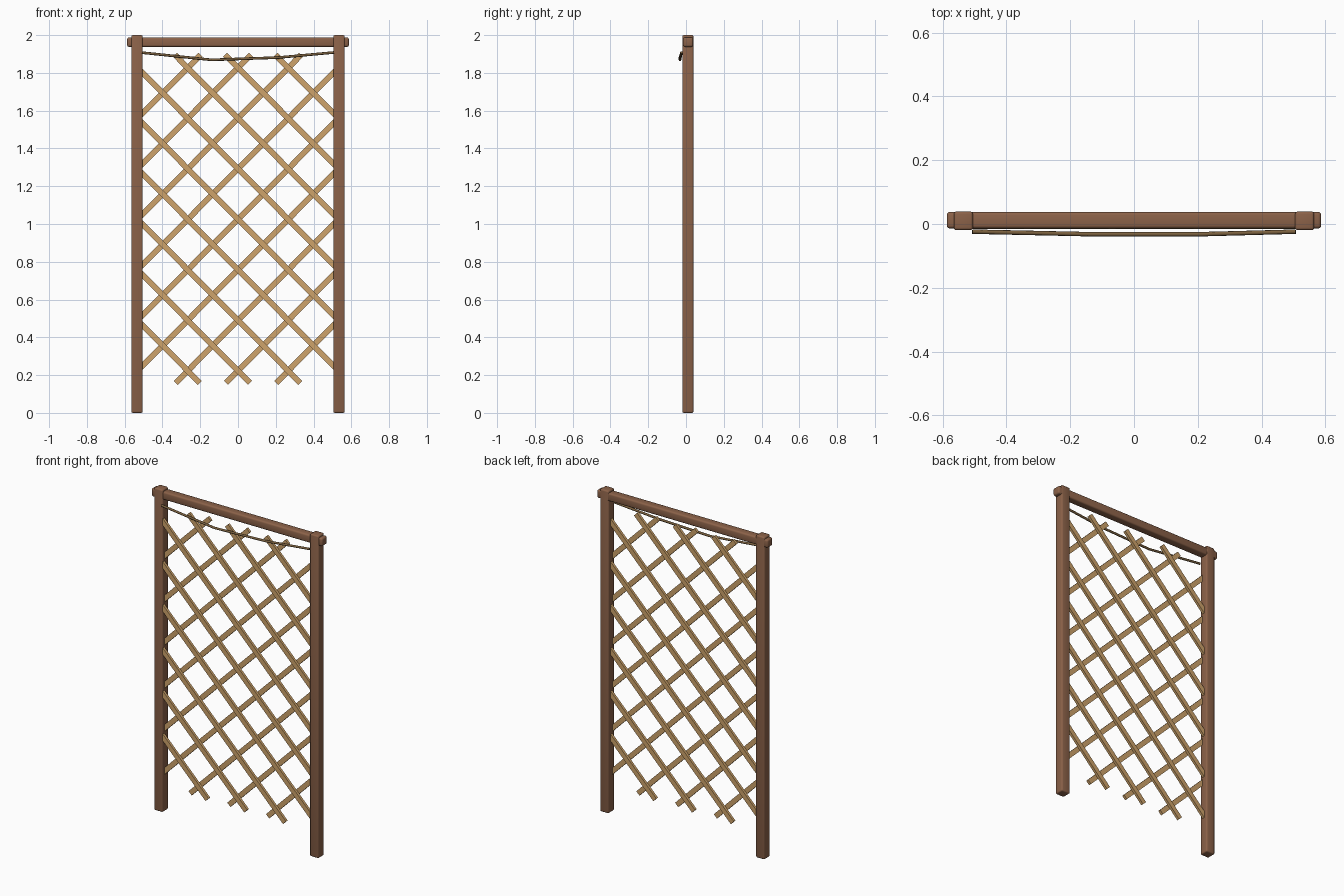
import bpy
import math
from mathutils import Vector

cube = bpy.data.objects.get("Cube")
if cube:
    bpy.data.objects.remove(cube, do_unlink=True)


def make_material(name, rgb):
    mat = bpy.data.materials.new(name)
    mat.use_nodes = True
    mat.diffuse_color = (*rgb, 1)
    mat.node_tree.nodes["Principled BSDF"].inputs["Base Color"].default_value = (*rgb, 1)
    return mat


dark_wood = make_material("dark wood", (0.26, 0.122, 0.066))
light_wood = make_material("light wood", (0.62, 0.37, 0.148))
rope_brown = make_material("rope brown", (0.2, 0.12, 0.05))


def make_bar(name, size, centre, mat, tilt=0.0):
    """Box of the given size, turned about the y axis."""
    bpy.ops.mesh.primitive_cube_add(size=1, location=centre)
    obj = bpy.context.object
    obj.name = name
    obj.scale = size
    bpy.ops.object.transform_apply(location=False, rotation=False, scale=True)
    obj.rotation_euler.y = tilt
    obj.data.materials.append(mat)
    return obj


def make_beam(name, size, centre, bevel):
    """Dark timber with rounded, smoothly shaded edges."""
    obj = make_bar(name, size, centre, dark_wood)
    mod = obj.modifiers.new("rounded edges", "BEVEL")
    mod.width = bevel
    mod.segments = 3
    bpy.ops.object.modifier_apply(modifier=mod.name)
    bpy.ops.object.shade_smooth_by_angle(angle=math.radians(40))


# Frame: two posts and the top beam running through them
FRAME_Y = 0.01
POST_X = 0.535
for side, label in ((1, "left"), (-1, "right")):
    make_beam(f"{label}_post", (0.06, 0.058, 2.0), (side * POST_X, FRAME_Y, 1.0), 0.008)
make_beam("top_beam", (1.174, 0.052, 0.05), (0, FRAME_Y + 0.002, 1.963), 0.01)

# Lattice: one layer of slats each way, clipped to the opening
SPACING = 0.266
SLOPE = 1.005
ROW_Z = 0.223
BOTTOM, TOP = 0.159, 1.896
EDGE_X = 0.525
SLAT_WIDTH, SLAT_DEPTH = 0.03, 0.016


def make_slat(name, k, lean, y):
    def x_at(z):
        return k * SPACING + (z - ROW_Z) / SLOPE

    x0 = max(x_at(BOTTOM), -EDGE_X)
    x1 = min(x_at(TOP), EDGE_X)
    start, end = (Vector((lean * x, y, ROW_Z + (x - k * SPACING) * SLOPE)) for x in (x0, x1))
    run = end - start
    make_bar(name, (run.length, SLAT_DEPTH, SLAT_WIDTH), (start + end) / 2,
             light_wood, -math.atan2(run.z, run.x))


for i, k in enumerate(range(-7, 2), 1):
    make_slat(f"front_slat_{i}", k, -1, -0.007)
    make_slat(f"back_slat_{i}", k, 1, 0.009)

# Slack rope strung across the front, just under the beam
points = [(-0.507, -0.024, 1.907), (-0.14, -0.032, 1.869),
          (0.21, -0.032, 1.881), (0.507, -0.024, 1.908)]
curve = bpy.data.curves.new("rope", "CURVE")
curve.dimensions = "3D"
curve.bevel_depth = 0.007
curve.bevel_resolution = 2
curve.use_fill_caps = True
spline = curve.splines.new("POLY")
spline.points.add(len(points) - 1)
for point, co in zip(spline.points, points):
    point.co = (*co, 1)
spline.use_smooth = True
curve.materials.append(rope_brown)
rope = bpy.data.objects.new("rope", curve)
bpy.context.collection.objects.link(rope)
